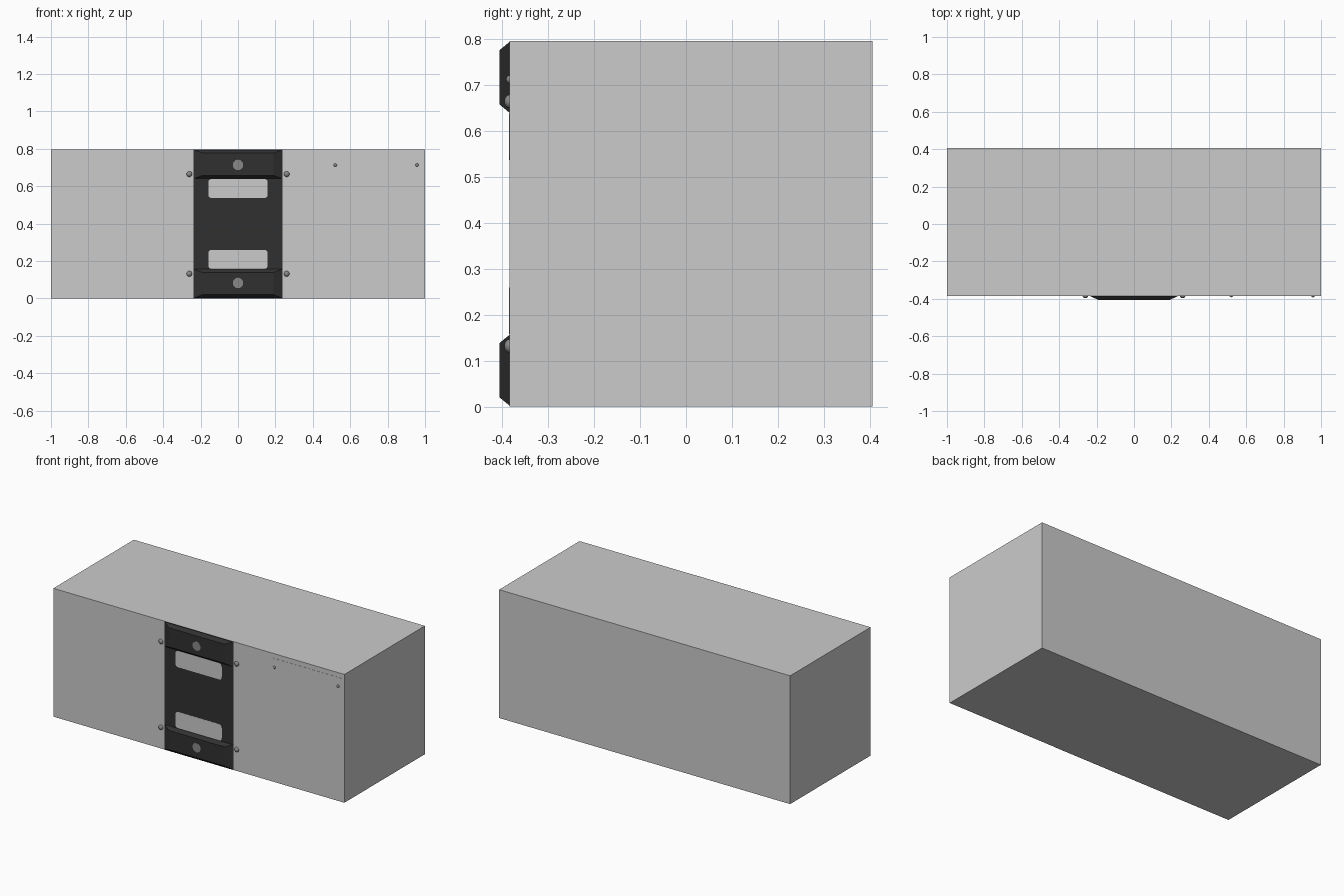
import bpy, bmesh, math

if "Cube" in bpy.data.objects:
    bpy.data.objects.remove(bpy.data.objects["Cube"])

FRONT = -0.384   # y of the case front face


def material(name, v):
    m = bpy.data.materials.new(name)
    m.diffuse_color = (v, v, v, 1)
    m.use_nodes = True
    m.node_tree.nodes["Principled BSDF"].inputs["Base Color"].default_value = m.diffuse_color
    return m


BLACK = material("black", 0.03)
LIGHT = material("light_grey", 0.7)
STEEL = material("steel", 0.25)


def finish(name, bm, mat=None, smooth=False):
    bmesh.ops.recalc_face_normals(bm, faces=bm.faces)
    me = bpy.data.meshes.new(name)
    bm.to_mesh(me)
    bm.free()
    ob = bpy.data.objects.new(name, me)
    bpy.context.collection.objects.link(ob)
    if mat:
        me.materials.append(mat)
    if smooth:
        bpy.ops.object.select_all(action='DESELECT')
        ob.select_set(True)
        bpy.context.view_layer.objects.active = ob
        bpy.ops.object.shade_smooth_by_angle(angle=math.radians(40))
    return ob


def box(name, x0, x1, y0, y1, z0, z1, mat=None):
    bm = bmesh.new()
    bmesh.ops.create_cube(bm, size=1)
    for v in bm.verts:
        v.co = (x1 if v.co.x > 0 else x0, y1 if v.co.y > 0 else y0, z1 if v.co.z > 0 else z0)
    return finish(name, bm, mat)


def raised_block(name, w, z0, z1, inset_x, inset_z, mat):
    # box whose front face is tapered inwards
    bm = bmesh.new()
    bmesh.ops.create_cube(bm, size=1)
    h, c = (z1 - z0) / 2, (z0 + z1) / 2
    for v in bm.verts:
        front = v.co.y < 0
        sx, sz = math.copysign(1, v.co.x), math.copysign(1, v.co.z)
        v.co = (sx * (w - inset_x * front), -0.406 if front else FRONT, c + sz * (h - inset_z * front))
    return finish(name, bm, mat)


def rounded_plate(name, w, z0, z1, r, depth, mat):
    bm = bmesh.new()
    pts = []
    for i, (cx, cz) in enumerate([(w - r, z1 - r), (r - w, z1 - r), (r - w, z0 + r), (w - r, z0 + r)]):
        for k in range(6):
            a = math.pi / 2 * (i + k / 5)
            pts.append((cx + r * math.cos(a), cz + r * math.sin(a)))
    face = bm.faces.new([bm.verts.new((x, FRONT - depth, z)) for x, z in pts])
    ext = bmesh.ops.extrude_face_region(bm, geom=[face])
    for g in ext["geom"]:
        if isinstance(g, bmesh.types.BMVert):
            g.co.y = FRONT
    return finish(name, bm, mat)


def lathe(name, x, z, profile, mat):
    # profile of (radius, y), revolved about the y direction; last point is the pole
    bm = bmesh.new()
    n = 20
    rings = [[bm.verts.new((x + r * math.cos(2 * math.pi * k / n), y, z + r * math.sin(2 * math.pi * k / n)))
              for k in range(n)] for r, y in profile]
    for a, b in zip(rings, rings[1:]):
        for k in range(n):
            bm.faces.new((a[k], a[(k + 1) % n], b[(k + 1) % n], b[k]))
    bm.faces.new(rings[-1])
    return finish(name, bm, mat, True)


def dome(name, x, z, r, h):
    prof = [(r * math.cos(a), FRONT - h * math.sin(a)) for a in [math.radians(d) for d in (0, 20, 40, 60, 78)]]
    lathe(name, x, z, prof, STEEL)


# Case and dark centre panel
box("case", -1, 1, FRONT, 0.406, 0, 0.797)
box("centre_panel", -0.237, 0.237, FRONT - 0.001, FRONT, 0, 0.797, BLACK)

# Clamp blocks, bolts and windows, mirrored top and bottom
for side, f in (("lower", lambda z: z), ("upper", lambda z: 0.797 - z)):
    lo, hi = sorted((f(0.002), f(0.157)))
    raised_block(side + "_clamp", 0.237, lo, hi, 0.046, 0.018, BLACK)
    lathe(side + "_clamp_bolt", 0, f(0.083), [(0.028, -0.405), (0.028, -0.4068)], STEEL)
    lo, hi = sorted((f(0.158), f(0.26)))
    rounded_plate(side + "_window", 0.159, lo, hi, 0.018, 0.002, LIGHT)
    for sx, n in ((-1, "left"), (1, "right")):
        dome(f"{side}_{n}_rivet", sx * 0.26, f(0.132), 0.015, 0.012)

# Label plate with its pins
box("label_plate", 0.50, 0.98, FRONT - 0.001, FRONT, 0.657, 0.768, LIGHT)
for x, n in ((0.52, "left"), (0.957, "right")):
    dome(f"label_{n}_pin", x, 0.713, 0.009, 0.008)
